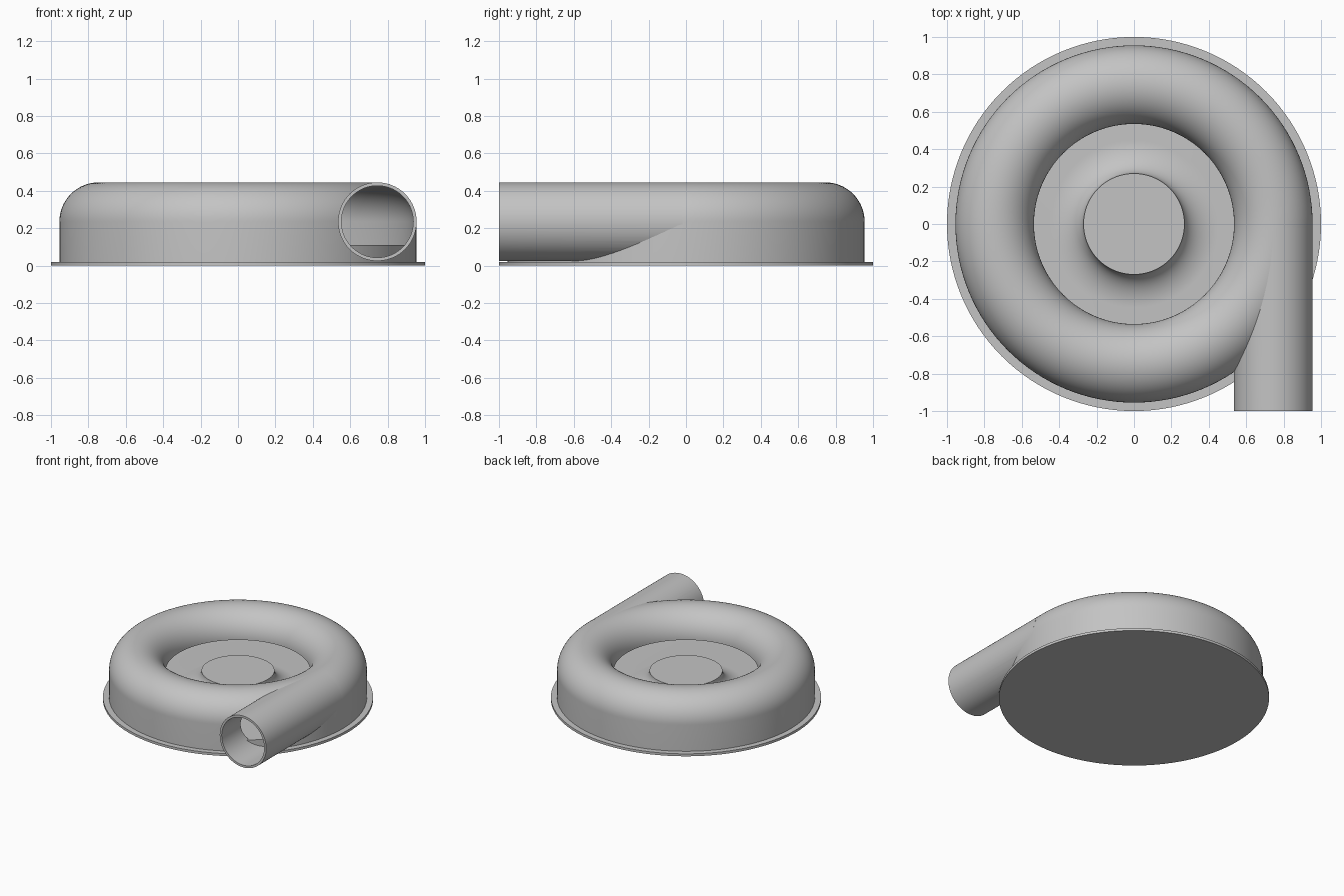
import bpy, bmesh, math
from mathutils import Matrix, Vector

default = bpy.data.objects.get("Cube")
if default:
    bpy.data.objects.remove(default, do_unlink=True)

grey = bpy.data.materials.new("Casing grey")
grey.use_nodes = True
colour = (0.55, 0.55, 0.55, 1)
grey.diffuse_color = colour
grey.node_tree.nodes["Principled BSDF"].inputs["Base Color"].default_value = colour

OUTER, RING, MID, TUBE = 0.955, 0.745, 0.235, 0.21   # casing radius, tube centre, tube radius
WALL, FLOOR = 0.018, 0.11
BORE = TUBE - WALL


def arc(cx, cz, rx, rz, start, end, steps=20):
    angles = [math.radians(start + (end - start) * i / steps) for i in range(steps + 1)]
    return [(cx + rx * math.cos(a), cz + rz * math.sin(a)) for a in angles]


def finish(name, bm):
    bmesh.ops.recalc_face_normals(bm, faces=bm.faces)
    mesh = bpy.data.meshes.new(name)
    bm.to_mesh(mesh)
    bm.free()
    mesh.materials.append(grey)
    obj = bpy.data.objects.new(name, mesh)
    bpy.context.collection.objects.link(obj)
    return obj


def lathe(name, profile, steps=128):
    """Spin an (r, z) profile that starts and ends on the z axis."""
    bm = bmesh.new()
    verts = [bm.verts.new((r, 0, z)) for r, z in profile]
    edges = [bm.edges.new(pair) for pair in zip(verts, verts[1:])]
    bmesh.ops.spin(bm, geom=verts + edges, axis=(0, 0, 1), cent=(0, 0, 0),
                   angle=math.tau, steps=steps, use_duplicate=False)
    bmesh.ops.remove_doubles(bm, verts=bm.verts, dist=1e-4)
    return finish(name, bm)


def rod(name, radius, y0, y1, clip=None):
    """Cylinder along y, optionally cut flat at height clip."""
    bm = bmesh.new()
    place = Matrix.Translation((RING, (y0 + y1) / 2, MID)) @ Matrix.Rotation(math.pi / 2, 4, 'X')
    bmesh.ops.create_cone(bm, cap_ends=True, segments=96, radius1=radius, radius2=radius,
                          depth=y1 - y0, matrix=place)
    if clip is not None:
        cut = bmesh.ops.bisect_plane(bm, geom=bm.verts[:] + bm.edges[:] + bm.faces[:],
                                     plane_co=Vector((0, 0, clip)), plane_no=(0, 0, 1),
                                     clear_inner=True)
        rim = [e for e in cut["geom_cut"] if isinstance(e, bmesh.types.BMEdge)]
        bmesh.ops.edgeloop_fill(bm, edges=rim)
    return finish(name, bm)


def subtract(obj, cutter):
    mod = obj.modifiers.new("Cut", 'BOOLEAN')
    mod.operation, mod.solver, mod.object = 'DIFFERENCE', 'EXACT', cutter
    bpy.context.view_layer.objects.active = obj
    bpy.ops.object.modifier_apply(modifier=mod.name)
    bpy.data.objects.remove(cutter, do_unlink=True)


# Thin round base plate
base = lathe("base_plate", [(0, 0), (1, 0), (1, 0.02), (0, 0.02)])

# Ring casing with rolled top, hollow channel, floor and flared centre hub
outer = [(0, 0.018), (OUTER, 0.018)] + arc(RING, MID, TUBE, TUBE, 0, 180, 40)
inner = arc(RING, MID, BORE, BORE, 180, 0, 40)
hub = arc(0.45, MID, 0.18, MID - FLOOR, 270, 180)
casing = lathe("ring_casing", outer + inner + [(RING + BORE, FLOOR)] + hub + [(0, MID)])
subtract(casing, rod("bore_cutter", BORE, -1.1, -0.01, FLOOR))

# Tangential outlet pipe, trimmed where it enters the casing
pipe = rod("outlet_pipe", TUBE, -1, -0.02)
subtract(pipe, rod("pipe_bore_cutter", BORE, -1.1, 0.1))
subtract(pipe, lathe("casing_cutter", outer + [(0, MID)]))

for obj in (base, casing, pipe):
    bpy.ops.object.select_all(action='DESELECT')
    obj.select_set(True)
    bpy.context.view_layer.objects.active = obj
    bpy.ops.object.shade_smooth_by_angle(angle=math.radians(30))
